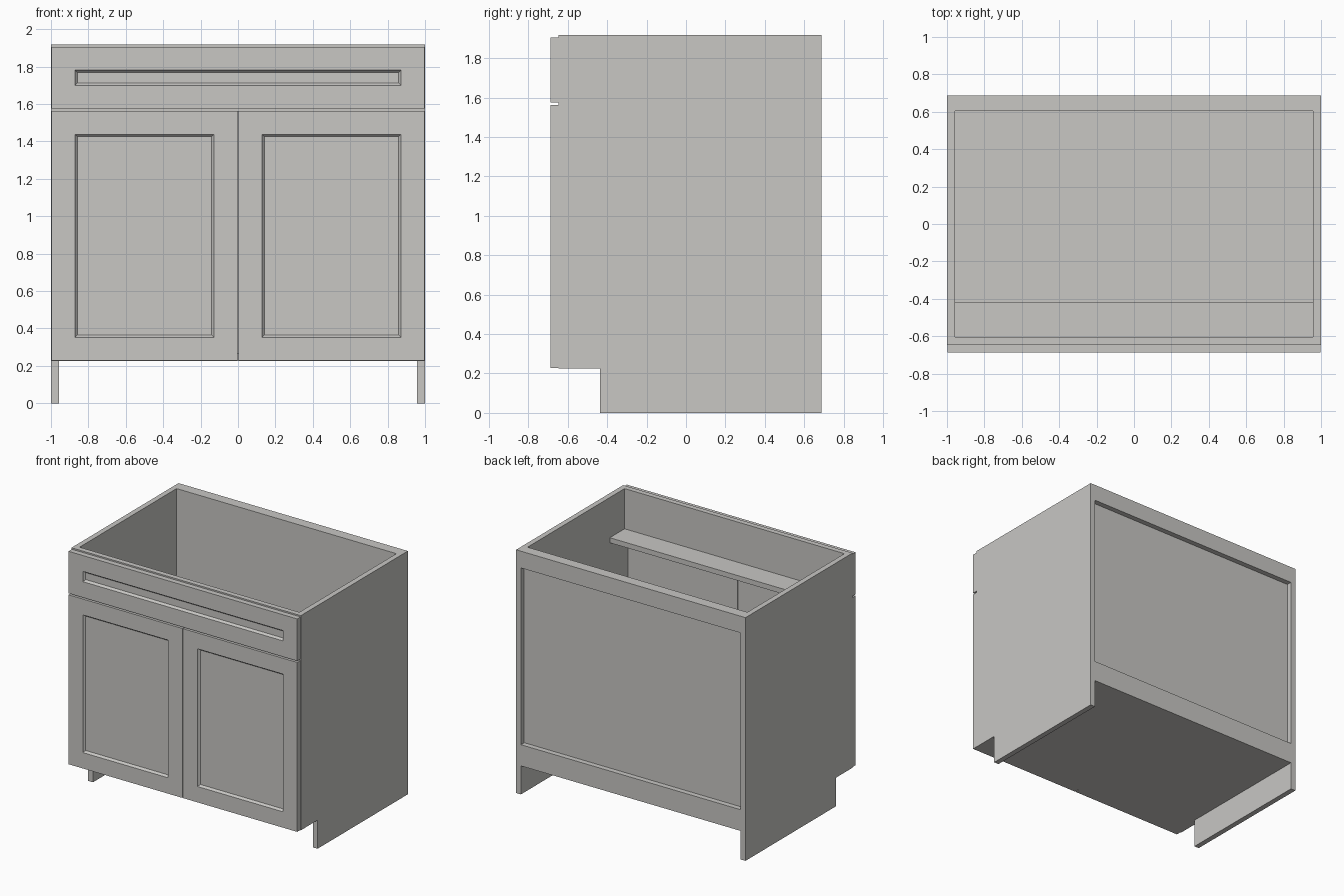
import bpy, bmesh

if "Cube" in bpy.data.objects:
    bpy.data.objects.remove(bpy.data.objects["Cube"])

T = 0.0417                      # board thickness
W, D, H = 1.0, 0.6875, 1.917    # half width, half depth, height
FRONT = -D + T                  # front plane of the carcass
TOE_Z, TOE_Y = 0.225, -0.4375
IN = W - T                      # inner half width

paint = bpy.data.materials.new("warm grey")
paint.diffuse_color = (0.578, 0.571, 0.552, 1)
paint.use_nodes = True
paint.node_tree.nodes["Principled BSDF"].inputs["Base Color"].default_value = paint.diffuse_color


def finish(name, bm):
    bmesh.ops.recalc_face_normals(bm, faces=bm.faces)
    mesh = bpy.data.meshes.new(name)
    bm.to_mesh(mesh)
    bm.free()
    mesh.materials.append(paint)
    obj = bpy.data.objects.new(name, mesh)
    bpy.context.collection.objects.link(obj)
    return obj


def box_mesh(x, y, z):
    bm = bmesh.new()
    bmesh.ops.create_cube(bm, size=1)
    for v in bm.verts:
        for i, (lo, hi) in enumerate((x, y, z)):
            v.co[i] = lo if v.co[i] < 0 else hi
    return bm


def board(name, x, y, z):
    return finish(name, box_mesh(x, y, z))


def framed_front(name, x, z, frame):
    """Slab with a sunken centre panel and a sloped inner moulding."""
    bm = box_mesh(x, (-D, FRONT), z)
    face = min(bm.faces, key=lambda f: f.calc_center_median().y)
    bmesh.ops.inset_region(bm, faces=[face], thickness=frame, use_even_offset=True)
    bmesh.ops.inset_region(bm, faces=[face], thickness=0.004, depth=-0.008, use_even_offset=True)
    bmesh.ops.inset_region(bm, faces=[face], thickness=0.009, depth=-0.010, use_even_offset=True)
    return finish(name, bm)


# Side panels with toe notch
profile = [(TOE_Y, 0), (D, 0), (D, H), (FRONT, H), (FRONT, TOE_Z), (TOE_Y, TOE_Z)]
for side, x in (("left", -W), ("right", IN)):
    bm = bmesh.new()
    face = bm.faces.new([bm.verts.new((x, y, z)) for y, z in profile])
    ext = bmesh.ops.extrude_face_region(bm, geom=[face])
    moved = [g for g in ext["geom"] if isinstance(g, bmesh.types.BMVert)]
    bmesh.ops.translate(bm, verts=moved, vec=(T, 0, 0))
    finish(side + "_side_panel", bm)

# Carcass boards
inner = (-IN, IN)
board("bottom_panel", inner, (FRONT, D - T), (TOE_Z, TOE_Z + T))
board("back_panel", inner, (D - 2 * T, D - T), (TOE_Z + T, H))
board("back_top_rail", inner, (D - T, D), (1.785, H))
board("back_bottom_rail", inner, (D - T, D), (TOE_Z, 0.392))
board("front_top_rail", inner, (FRONT, FRONT + T), (1.56, H))
board("front_stretcher", inner, (FRONT + T, -0.42), (1.56, 1.60))

# Drawer front and the two doors
EDGE = 0.997
framed_front("drawer_front", (-EDGE, EDGE), (1.575, 1.906), 0.125)
framed_front("left_door", (-EDGE, -0.003), (0.228, 1.563), 0.125)
framed_front("right_door", (0.003, EDGE), (0.228, 1.563), 0.125)
